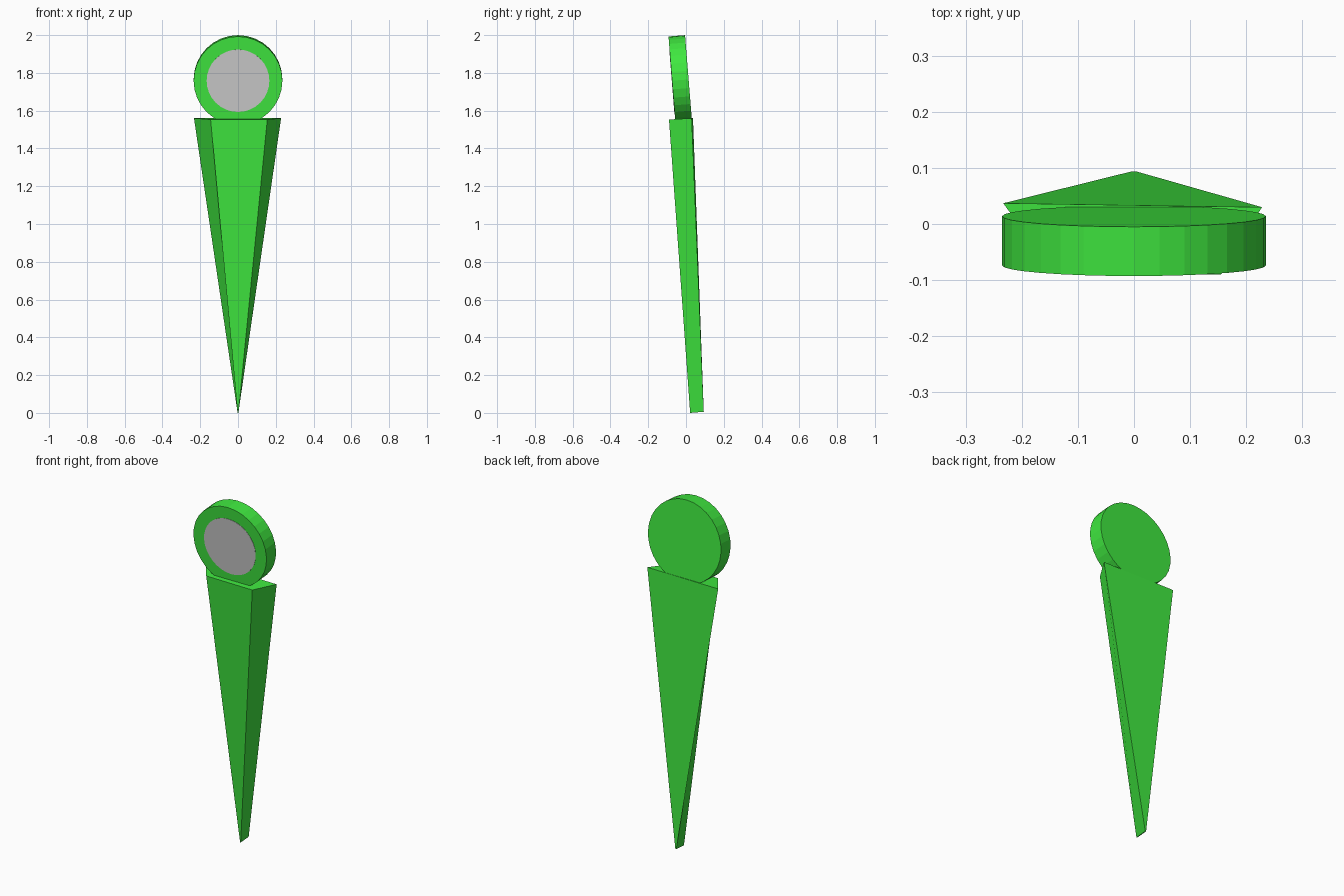
import bpy, bmesh, math

if "Cube" in bpy.data.objects:
    bpy.data.objects.remove(bpy.data.objects["Cube"])

green = bpy.data.materials.new("green")
green.diffuse_color = (0.05, 0.8, 0.05, 1)
green.use_nodes = True
green.node_tree.nodes["Principled BSDF"].inputs["Base Color"].default_value = green.diffuse_color

TILT = math.radians(90 + 4.6)
CENTRE = (0, -0.03, 1.762)


def disc(name, radius, depth, offset=0.0, mat=None):
    """Round plate facing the front, leaning forward; offset runs along its axis."""
    loc = (CENTRE[0],
           CENTRE[1] - offset * math.sin(TILT),
           CENTRE[2] + offset * math.cos(TILT))
    bpy.ops.mesh.primitive_cylinder_add(vertices=32, radius=radius, depth=depth,
                                        location=loc, rotation=(TILT, 0, 0))
    ob = bpy.context.object
    ob.name = name
    if mat:
        ob.data.materials.append(mat)
    return ob


# round head with a grey inlay on its front
disc("round_head", 0.235, 0.088, mat=green)
disc("face_inlay", 0.166, 0.01, offset=0.0405)

# tapered spike: trapezoid top section lofted to a narrow tip
top = [(-0.233, 0.037, 1.56), (-0.145, -0.085, 1.553),
       (0.155, -0.09, 1.553), (0.228, 0.03, 1.56)]
tip = [(-0.003, 0.094, 0.006), (-0.002, 0.022, 0.0),
       (0.002, 0.022, 0.0), (0.003, 0.094, 0.006)]
bm = bmesh.new()
a = [bm.verts.new(p) for p in top]
b = [bm.verts.new(p) for p in tip]
bm.faces.new(a)
bm.faces.new(b[::-1])
for i in range(4):
    j = (i + 1) % 4
    bm.faces.new((a[j], a[i], b[i], b[j]))
bmesh.ops.recalc_face_normals(bm, faces=bm.faces)
mesh = bpy.data.meshes.new("spike")
bm.to_mesh(mesh)
bm.free()
mesh.materials.append(green)
spike = bpy.data.objects.new("spike", mesh)
bpy.context.collection.objects.link(spike)
